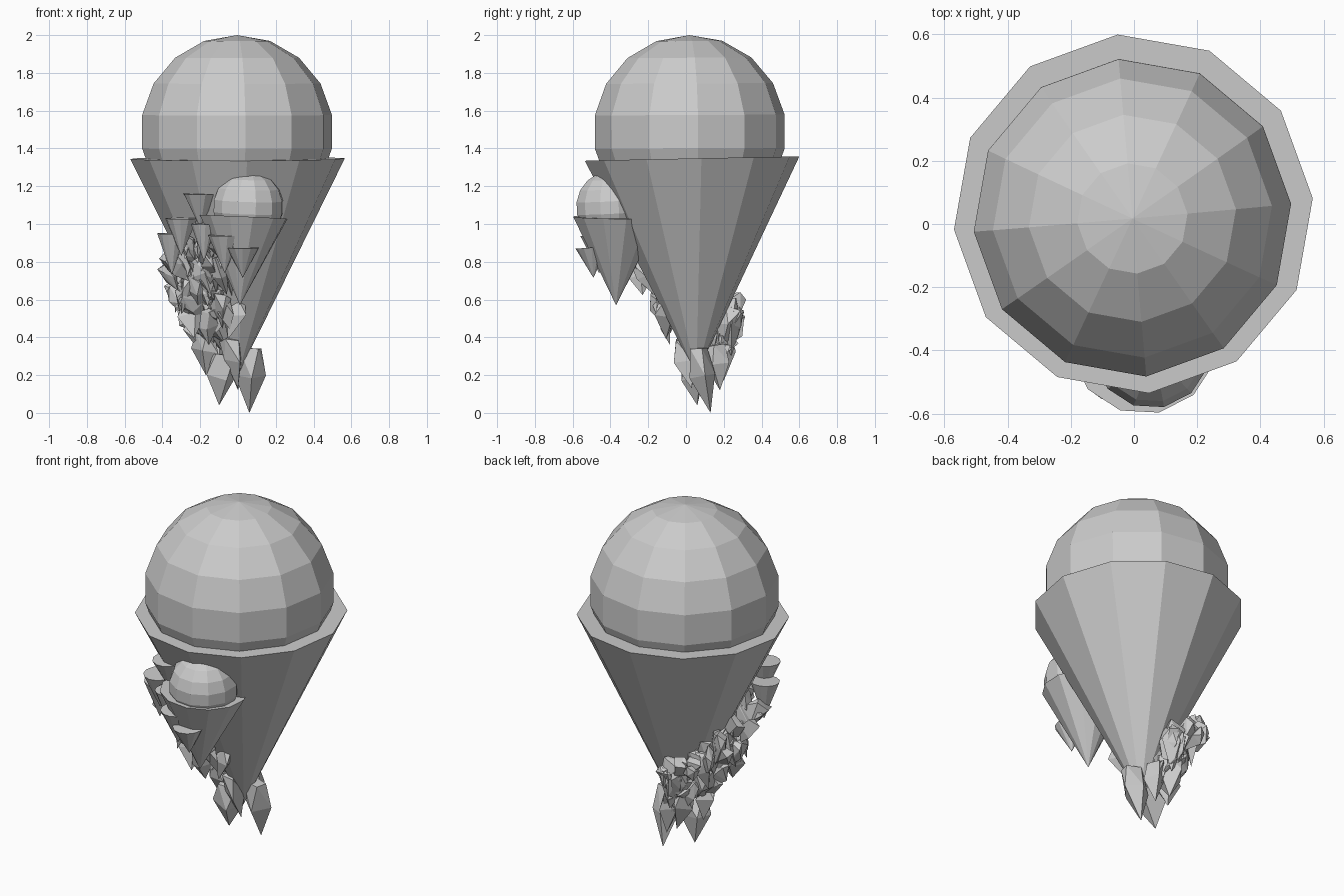
import bpy, bmesh, math, random
from mathutils import Vector, Matrix

random.seed(7)
cube = bpy.data.objects.get("Cube")
if cube:
    bpy.data.objects.remove(cube, do_unlink=True)

# One plain grey material
grey = bpy.data.materials.new("plain_grey")
grey.use_nodes = True
COLOUR = (0.6, 0.6, 0.6, 1.0)
grey.diffuse_color = COLOUR
grey.node_tree.nodes["Principled BSDF"].inputs["Base Color"].default_value = COLOUR


def finish(bm, name):
    bmesh.ops.recalc_face_normals(bm, faces=bm.faces)
    mesh = bpy.data.meshes.new(name)
    bm.to_mesh(mesh)
    bm.free()
    mesh.materials.append(grey)
    obj = bpy.data.objects.new(name, mesh)
    bpy.context.collection.objects.link(obj)
    return obj


def placed(centre, up, spin):
    turn = Vector((0, 0, 1)).rotation_difference(up).to_matrix().to_4x4()
    return Matrix.Translation(centre) @ turn @ Matrix.Rotation(math.radians(spin), 4, 'Z')


def cone(name, rim, apex, radius, spin=5):
    """Capped twelve-sided cone from a rim centre down to an apex."""
    rim, apex = Vector(rim), Vector(apex)
    axis = rim - apex
    bm = bmesh.new()
    bmesh.ops.create_cone(bm, cap_ends=True, segments=12, radius1=0, radius2=radius,
                          depth=axis.length, matrix=placed((rim + apex) / 2, axis, spin))
    bmesh.ops.remove_doubles(bm, verts=bm.verts, dist=0.0005)
    return finish(bm, name)


def ball(name, centre, radius, up, spin):
    bm = bmesh.new()
    bmesh.ops.create_uvsphere(bm, u_segments=12, v_segments=9, radius=radius,
                              matrix=placed(Vector(centre), Vector(up), spin))
    return finish(bm, name)


def add_shard(bm, top, point, radius, spin, squash, jitter):
    """Broken chunk: slanted top, wider waist and a sharp point, hulled together."""
    top, point = Vector(top), Vector(point)
    axis = top - point
    matrix = placed(point, axis, spin) @ Matrix.Diagonal((1, squash, 1, 1))
    verts = [bm.verts.new(point)]
    for height, width, turn in ((0.55, 1.0, 0), (0.95, 0.75, 30)):
        for k in range(4):
            a = math.radians(90 * k + turn)
            spot = Vector((math.cos(a) * width * radius, math.sin(a) * width * radius,
                           height * axis.length))
            spot += Vector([random.uniform(-jitter, jitter) for _ in range(3)])
            verts.append(bm.verts.new(matrix @ spot))
    hull = bmesh.ops.convex_hull(bm, input=verts)
    loose = {v for v in hull["geom_interior"] if isinstance(v, bmesh.types.BMVert)}
    bmesh.ops.delete(bm, geom=list(loose), context='VERTS')


# Large cone and scoop
RIM, APEX, RADIUS = Vector((-0.002, 0.032, 1.346)), Vector((0, 0.055, 0.2)), 0.57
cone("large_cone", RIM, APEX, RADIUS)
ball("large_scoop", (-0.005, 0.02, 1.488), 0.512, (0, -0.005, 1), 5)

# Small cone and scoop on the front
cone("small_cone", (0.03, -0.365, 1.037), (0.01, -0.37, 0.57), 0.237, spin=12)
ball("small_scoop", (0.055, -0.395, 1.092), 0.19, (0.03, -0.05, 1), 12)

# Tiny cones beside the small one: rim x, y, z, radius, depth
tiny = [
    (0.025, -0.5, 0.875, 0.085, 0.16),
    (-0.07, -0.47, 0.94, 0.09, 0.2),
    (-0.2, -0.36, 1.16, 0.09, 0.18),
    (-0.3, -0.31, 1.03, 0.085, 0.2),
    (-0.18, -0.4, 1.0, 0.07, 0.2),
    (-0.35, -0.24, 0.95, 0.08, 0.22),
]
for i, (x, y, z, r, d) in enumerate(tiny):
    cone(f"tiny_cone_{i + 1}", (x, y, z), (x, y + 0.01, z - d), r, spin=i * 9)

# Band of broken shards winding up the side of the large cone
bm = bmesh.new()
COUNT = 150
for i in range(COUNT):
    t = i / (COUNT - 1)
    angle = math.radians(108 + 150 * t + random.uniform(-6, 6))
    z = random.uniform(0.3 + 0.2 * t, 0.52 + 0.42 * t)
    u = (z - APEX.z) / (RIM.z - APEX.z)
    out = Vector((math.cos(angle), math.sin(angle), 0))
    bulge = 0.12 if t < 0.75 else 0.04
    spot = APEX.lerp(RIM, u) + out * (RADIUS * u + random.uniform(0, bulge))
    lean = out * random.uniform(0.1, 0.7) + Vector((0, 0, 1))
    lean += Vector([random.uniform(-0.35, 0.35) for _ in range(3)])
    half = random.uniform(0.06, 0.12)
    lean = lean.normalized() * half
    add_shard(bm, spot + lean, spot - lean, half * random.uniform(0.45, 0.7),
              random.uniform(0, 360), random.uniform(0.35, 0.9), 0.02)
finish(bm, "shard_band")

# Larger shards around the point of the cone
bm = bmesh.new()
tips = [
    ((0.07, 0.06, 0.36), (0.06, 0.13, 0.0), 0.09),
    ((-0.08, 0.02, 0.32), (-0.1, 0.06, 0.04), 0.09),
    ((-0.02, 0.14, 0.38), (0.0, 0.18, 0.12), 0.08),
    ((-0.12, 0.16, 0.44), (-0.08, 0.2, 0.17), 0.09),
    ((-0.05, -0.02, 0.4), (0.0, 0.03, 0.13), 0.07),
    ((-0.18, 0.04, 0.44), (-0.17, 0.08, 0.2), 0.08),
    ((-0.1, 0.23, 0.6), (-0.06, 0.24, 0.3), 0.09),
]
for i, (top, point, r) in enumerate(tips):
    add_shard(bm, top, point, r, i * 31, 0.75, 0.015)
finish(bm, "tip_shards")
